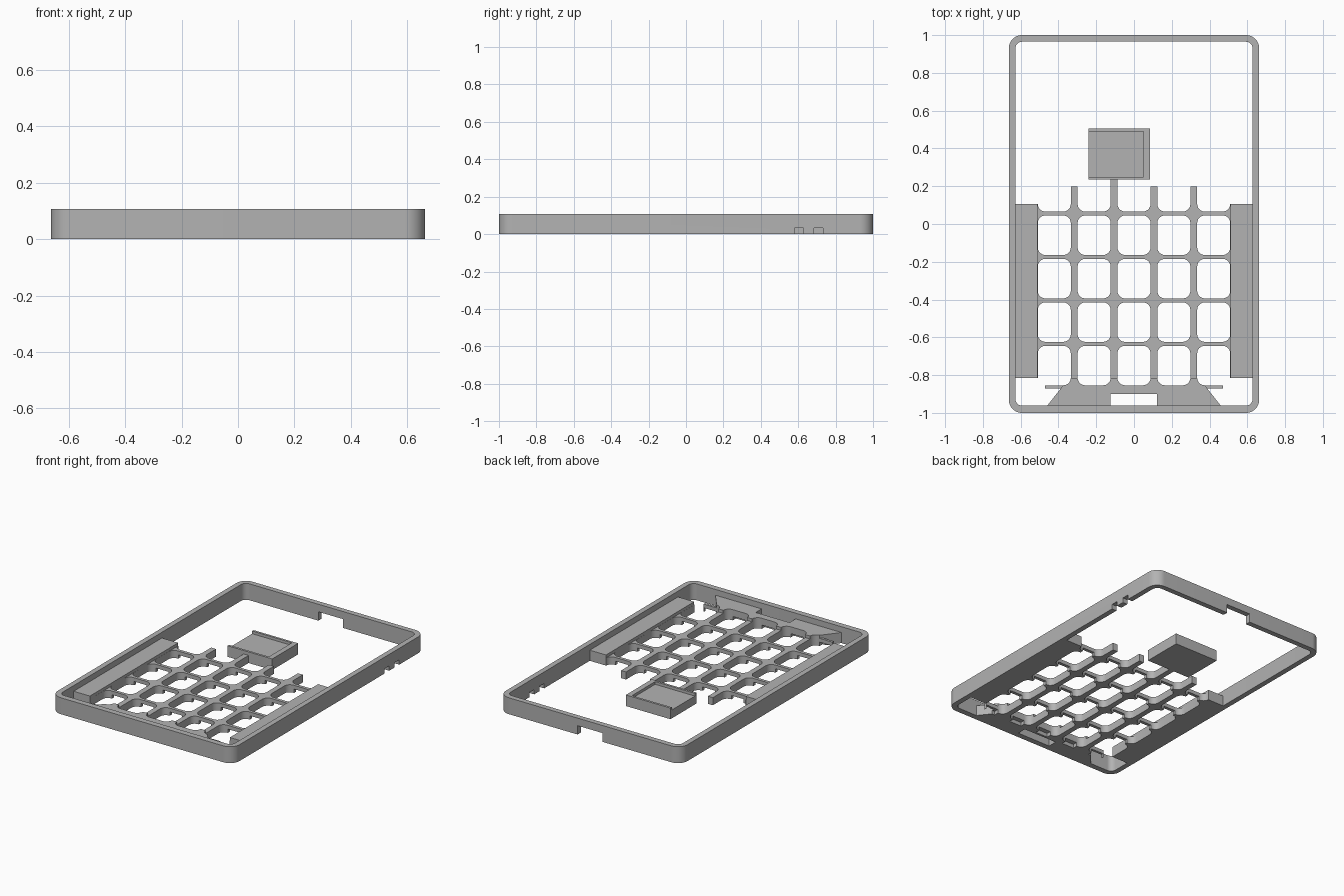
import bpy, bmesh
from math import sin, cos, pi

if "Cube" in bpy.data.objects:
    bpy.data.objects.remove(bpy.data.objects["Cube"])

grey = bpy.data.materials.new("plain_grey")
grey.use_nodes = True
grey.diffuse_color = (0.45, 0.45, 0.45, 1)
grey.node_tree.nodes["Principled BSDF"].inputs["Base Color"].default_value = grey.diffuse_color

STEPS = 6
RIM, BLOCK, GRID = 0.108, 0.07, 0.05
FILLET = 0.04
PITCH_X, HALF_CELL = 0.211, 0.0875
FRONT, ROW_PITCH, CELL_DEPTH = -0.854, 0.23, 0.209


def arc(cx, cy, r, start, turn=pi / 2, steps=STEPS):
    return [(cx + r * cos(start + turn * i / steps), cy + r * sin(start + turn * i / steps))
            for i in range(steps + 1)]


def rounded(x0, x1, y0, y1, r, steps=STEPS):
    return (arc(x1 - r, y1 - r, r, 0, steps=steps) + arc(x0 + r, y1 - r, r, pi / 2, steps=steps)
            + arc(x0 + r, y0 + r, r, pi, steps=steps) + arc(x1 - r, y0 + r, r, -pi / 2, steps=steps))


def box_outline(x0, x1, y0, y1):
    return [(x0, y0), (x1, y0), (x1, y1), (x0, y1)]


def plate(name, outlines, z0, z1):
    """Extrude a flat outline, with any further outlines as holes."""
    curve = bpy.data.curves.new(name, "CURVE")
    curve.dimensions = "2D"
    curve.fill_mode = "BOTH"
    curve.extrude = (z1 - z0) / 2
    for pts in outlines:
        spline = curve.splines.new("POLY")
        spline.points.add(len(pts) - 1)
        for p, (x, y) in zip(spline.points, pts):
            p.co = (x, y, 0, 1)
        spline.use_cyclic_u = True
    temp = bpy.data.objects.new(name + "_curve", curve)
    mesh = bpy.data.meshes.new_from_object(temp)
    bpy.data.objects.remove(temp)
    bm = bmesh.new()
    bm.from_mesh(mesh)
    bmesh.ops.remove_doubles(bm, verts=bm.verts, dist=0.0001)
    bmesh.ops.translate(bm, verts=bm.verts, vec=(0, 0, (z0 + z1) / 2))
    bmesh.ops.recalc_face_normals(bm, faces=bm.faces)
    bm.to_mesh(mesh)
    bm.free()
    mesh.materials.clear()
    mesh.materials.append(grey)
    obj = bpy.data.objects.new(name, mesh)
    bpy.context.collection.objects.link(obj)
    return obj


def cut(obj, cutters):
    """Subtract the cutters and apply the result."""
    for c in cutters:
        mod = obj.modifiers.new("cut", "BOOLEAN")
        mod.operation, mod.solver, mod.object = "DIFFERENCE", "EXACT", c
    bpy.context.view_layer.update()
    graph = bpy.context.evaluated_depsgraph_get()
    obj_mesh = bpy.data.meshes.new_from_object(obj.evaluated_get(graph))
    obj.modifiers.clear()
    obj.data = obj_mesh


def cup(cx, y):
    """Front edge of a cell, run from right to left."""
    x0, x1 = cx - HALF_CELL, cx + HALF_CELL
    return (arc(x1 - FILLET, y + FILLET, FILLET, 0, -pi / 2)
            + arc(x0 + FILLET, y + FILLET, FILLET, -pi / 2, -pi / 2))


columns = [PITCH_X * k for k in (-2, -1, 0, 1, 2)]
cutters = []

# Outer rim with cable slots along the lower edge
rim = plate("outer_rim", [rounded(-0.663, 0.663, -1, 1, 0.07, 10),
                          rounded(-0.628, 0.628, -0.962, 0.965, 0.036, 10)], 0, RIM)
slots = [plate("back_slot_cutter", [box_outline(-0.09, 0.09, 0.9, 1.1)], -0.05, 0.058)]
for y in (0.604, 0.708):
    slots.append(plate("side_slot_cutter", [box_outline(0.58, 0.7, y - 0.024, y + 0.024)], -0.05, 0.032))
cut(rim, slots)
cutters += slots

# Solid side blocks
for side, s in (("left", 1), ("right", -1)):
    xs = sorted((s * 0.51, s * 0.64))
    plate(side + "_side_block", [box_outline(*xs, FRONT + FILLET, 0.105)], 0, BLOCK)

# Key grid: open cups along the back edge, rounded cells inside
edge = [(-0.53, -0.87), (0.53, -0.87), (0.53, 0.105), (columns[-1] + HALF_CELL, 0.105)]
for i in reversed(range(len(columns))):
    edge += cup(columns[i], 0.066)
    if i:
        top = 0.24 if i == 2 else 0.198
        edge += [(columns[i] - HALF_CELL, top), (columns[i - 1] + HALF_CELL, top)]
edge += [(columns[0] - HALF_CELL, 0.105), (-0.53, 0.105)]
cells = [rounded(cx - HALF_CELL, cx + HALF_CELL, FRONT + ROW_PITCH * r,
                 FRONT + ROW_PITCH * r + CELL_DEPTH, FILLET)
         for cx in columns for r in range(4)]
grid = plate("key_grid", [edge] + cells, 0, GRID)

# Front bar, with a pocket against the rim
fillets = [p for cx in reversed(columns) for p in cup(cx, FRONT)]
half = STEPS + 1
bar_edge = [(-0.47, -0.975), (-0.125, -0.975), (-0.125, -0.9), (0.122, -0.9),
            (0.122, -0.975), (0.47, -0.975)] + fillets[half:-half]
front_bar = plate("front_bar", [bar_edge], 0, BLOCK)

# Clearance notches under the cross bars, and open front corners
notches = [plate("notch_cutter", [box_outline(cx - 0.045, cx + 0.045, -0.885, 0.08)], -0.05, 0.025)
           for cx in columns]
corners = [plate("corner_cutter", [box_outline(*sorted((s * 0.47, s * 0.6)), -0.95, FRONT + FILLET)],
                 -0.05, 0.2) for s in (-1, 1)]
cut(grid, notches + corners)
cut(front_bar, notches)
cutters += notches + corners

# Tray behind the grid, with a shallow recess open on one side
plate("tray_base", [box_outline(-0.24, 0.085, 0.235, 0.505)], 0, 0.055)
plate("tray_lip", [[(-0.24, 0.235), (0.085, 0.235), (0.085, 0.505), (-0.24, 0.505),
                    (-0.24, 0.49), (0.05, 0.49), (0.05, 0.25), (-0.24, 0.25)]], 0.055, 0.073)

# Helpers are no longer needed once the cuts are applied
for c in cutters:
    bpy.data.objects.remove(c)

# Smooth curved walls, sharp edges
bpy.ops.object.select_all(action="DESELECT")
for obj in bpy.context.collection.objects:
    if obj.type == "MESH" and grey.name in obj.data.materials:
        obj.select_set(True)
        bpy.context.view_layer.objects.active = obj
bpy.ops.object.shade_smooth_by_angle(angle=0.6)
